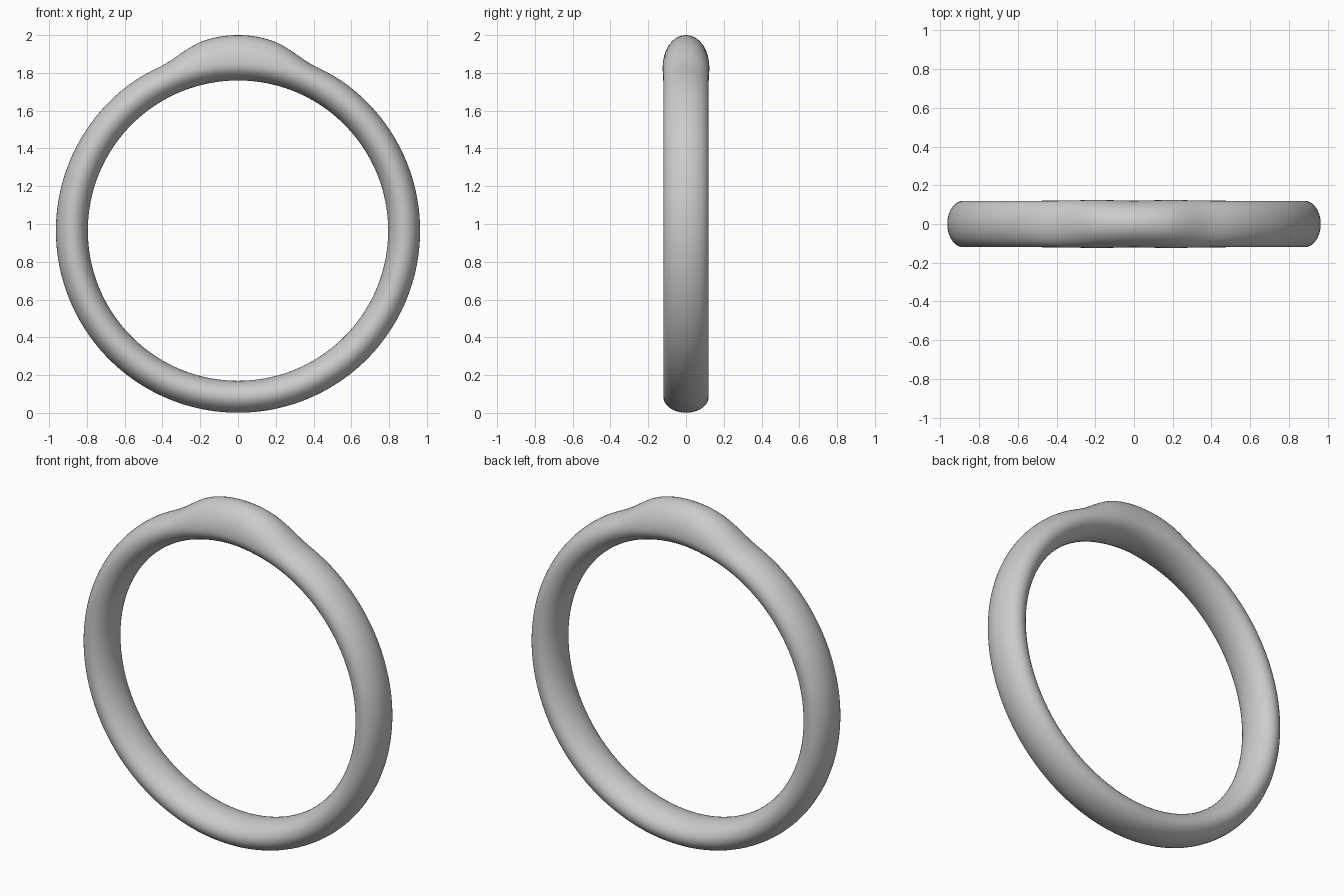
import bpy, bmesh, math

if "Cube" in bpy.data.objects:
    bpy.data.objects.remove(bpy.data.objects["Cube"])

N_RING, N_SEC = 192, 40
CENTRE_Z, R_MID, R_IN, R_OUT = 0.965, 0.88, 0.795, 0.964
HALF_WIDTH = 0.12

# outer radius by angle from the top: raised crown blending into the band
CROWN = [(0, 1.035), (0.06, 1.0335), (0.121, 1.029), (0.202, 1.017),
         (0.26, 1.001), (0.32, 0.983), (0.37, 0.970), (0.42, 0.962),
         (0.48, 0.961), (0.56, 0.963), (0.66, R_OUT), (4.0, R_OUT)]


def outer_radius(a):
    # smooth (Hermite) interpolation of the crown profile
    n = len(CROWN)

    def slope(i):
        if i == 0 or i >= n - 2:
            return 0.0
        (x0, y0), (x1, y1) = CROWN[i - 1], CROWN[i + 1]
        return (y1 - y0) / (x1 - x0)
    for i in range(n - 1):
        (x0, y0), (x1, y1) = CROWN[i], CROWN[i + 1]
        if a <= x1:
            h = x1 - x0
            t = (a - x0) / h
            return ((2*t**3 - 3*t**2 + 1) * y0 + (t**3 - 2*t**2 + t) * h * slope(i)
                    + (3*t**2 - 2*t**3) * y1 + (t**3 - t**2) * h * slope(i + 1))
    return R_OUT


# ring band: oval section swept round the circle
bm = bmesh.new()
rings = []
for i in range(N_RING):
    a = 2 * math.pi * i / N_RING
    off = min(a, 2 * math.pi - a)
    out = outer_radius(off)
    width = HALF_WIDTH + 0.004 * math.exp(-((off - 0.22) / 0.15) ** 2)
    loop = []
    for j in range(N_SEC):
        t = 2 * math.pi * j / N_SEC
        c = math.cos(t)
        r = R_MID + c * ((out - R_MID) if c > 0 else (R_MID - R_IN))
        loop.append(bm.verts.new((r * math.sin(a), width * math.sin(t),
                                  CENTRE_Z + r * math.cos(a))))
    rings.append(loop)
for i in range(N_RING):
    p, q = rings[i], rings[(i + 1) % N_RING]
    for j in range(N_SEC):
        k = (j + 1) % N_SEC
        bm.faces.new((p[j], p[k], q[k], q[j])).smooth = True
bmesh.ops.recalc_face_normals(bm, faces=bm.faces)
mesh = bpy.data.meshes.new("ring_band")
bm.to_mesh(mesh)
bm.free()
ring = bpy.data.objects.new("ring_band", mesh)
bpy.context.collection.objects.link(ring)
